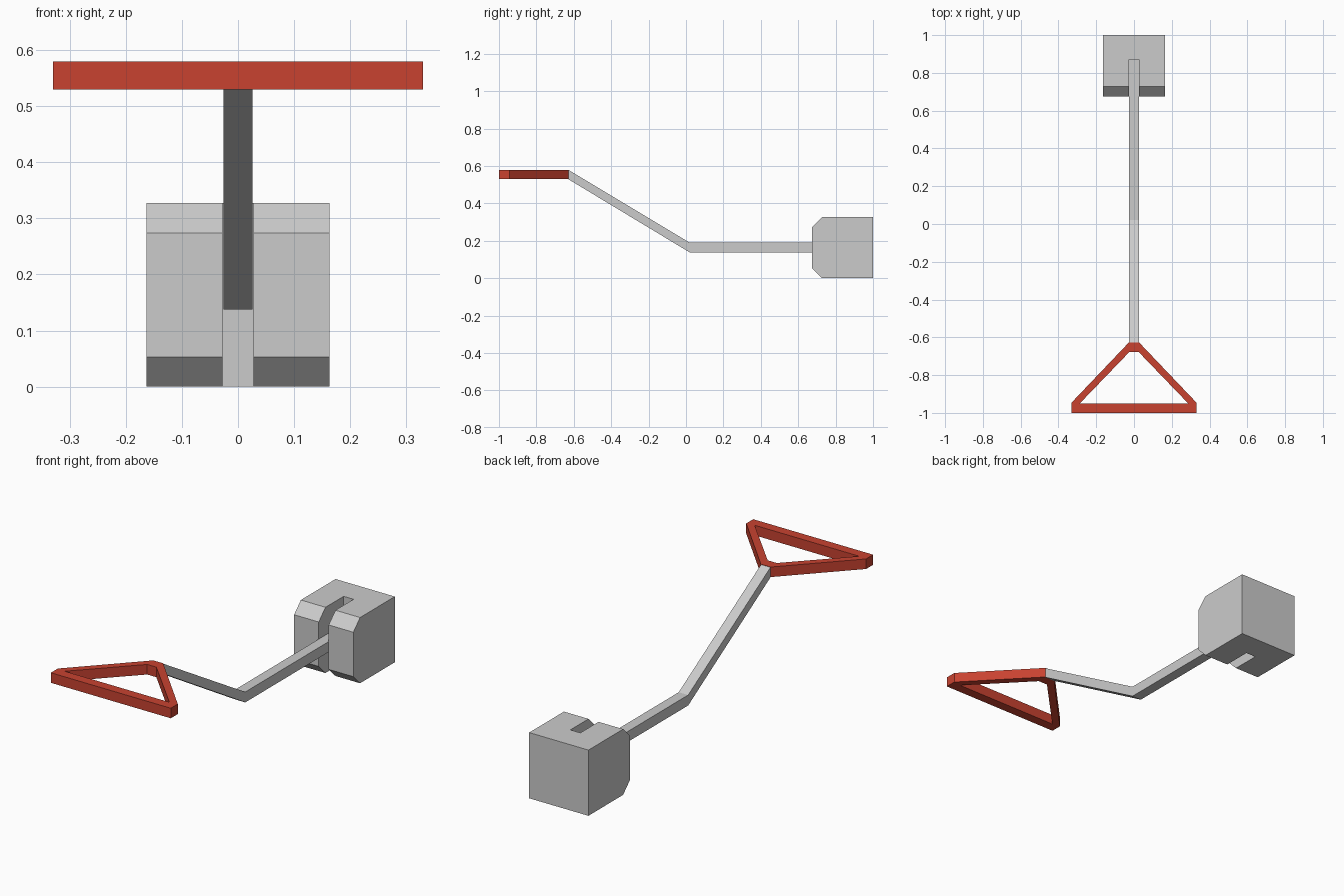
import bpy
import bmesh
from mathutils import Vector

if "Cube" in bpy.data.objects:
    bpy.data.objects.remove(bpy.data.objects["Cube"])


def prism(name, points, direction):
    """Closed solid made by sweeping a flat outline along a direction."""
    bm = bmesh.new()
    face = bm.faces.new([bm.verts.new(p) for p in points])
    ext = bmesh.ops.extrude_face_region(bm, geom=[face], use_keep_orig=True)
    moved = [g for g in ext["geom"] if isinstance(g, bmesh.types.BMVert)]
    bmesh.ops.translate(bm, verts=moved, vec=Vector(direction))
    bmesh.ops.recalc_face_normals(bm, faces=bm.faces)
    mesh = bpy.data.meshes.new(name)
    bm.to_mesh(mesh)
    bm.free()
    obj = bpy.data.objects.new(name, mesh)
    bpy.context.collection.objects.link(obj)
    return obj


def side_prism(name, outline_yz, half_width):
    return prism(name, [(-half_width, y, z) for y, z in outline_yz],
                 (2 * half_width, 0, 0))


def flat_prism(name, half_outline, z0, z1):
    """Outline given for +x only, mirrored to -x."""
    pts = half_outline + [(-x, y) for x, y in reversed(half_outline)]
    return prism(name, [(x, y, z0) for x, y in pts], (0, 0, z1 - z0))


def cut(target, cutter):
    cutter.hide_render = True
    mod = target.modifiers.new("cut", "BOOLEAN")
    mod.operation = "DIFFERENCE"
    mod.solver = "EXACT"
    mod.object = cutter
    bpy.context.view_layer.objects.active = target
    bpy.ops.object.modifier_apply(modifier=mod.name)
    bpy.data.objects.remove(cutter)


# Head block with chamfered front edges and a central slot
W, H, FRONT, C = 0.163, 0.327, 0.674, 0.053
block = side_prism("head_block", [
    (1.0, 0), (1.0, H), (FRONT + C, H), (FRONT, H - C),
    (FRONT, C), (FRONT + C, 0)], W)
cut(block, flat_prism("slot_cutter", [(0.0275, 0.6), (0.0275, 0.87)], -0.1, 0.5))

# Bent square shaft
side_prism("shaft", [
    (-0.63, 0.53), (0.02, 0.138), (0.87, 0.138),
    (0.87, 0.19), (0.02, 0.19), (-0.63, 0.58)], 0.026)

# Triangular grip frame
grip = flat_prism("grip", [(0.33, -1.0), (0.33, -0.945), (0.027, -0.627)], 0.53, 0.58)
cut(grip, flat_prism("grip_opening", [(0.288, -0.951), (0.025, -0.678)], 0.4, 0.7))

red = bpy.data.materials.new("red")
red.diffuse_color = (0.58, 0.055, 0.03, 1)
red.use_nodes = True
red.node_tree.nodes["Principled BSDF"].inputs["Base Color"].default_value = red.diffuse_color
grip.data.materials.clear()
grip.data.materials.append(red)
